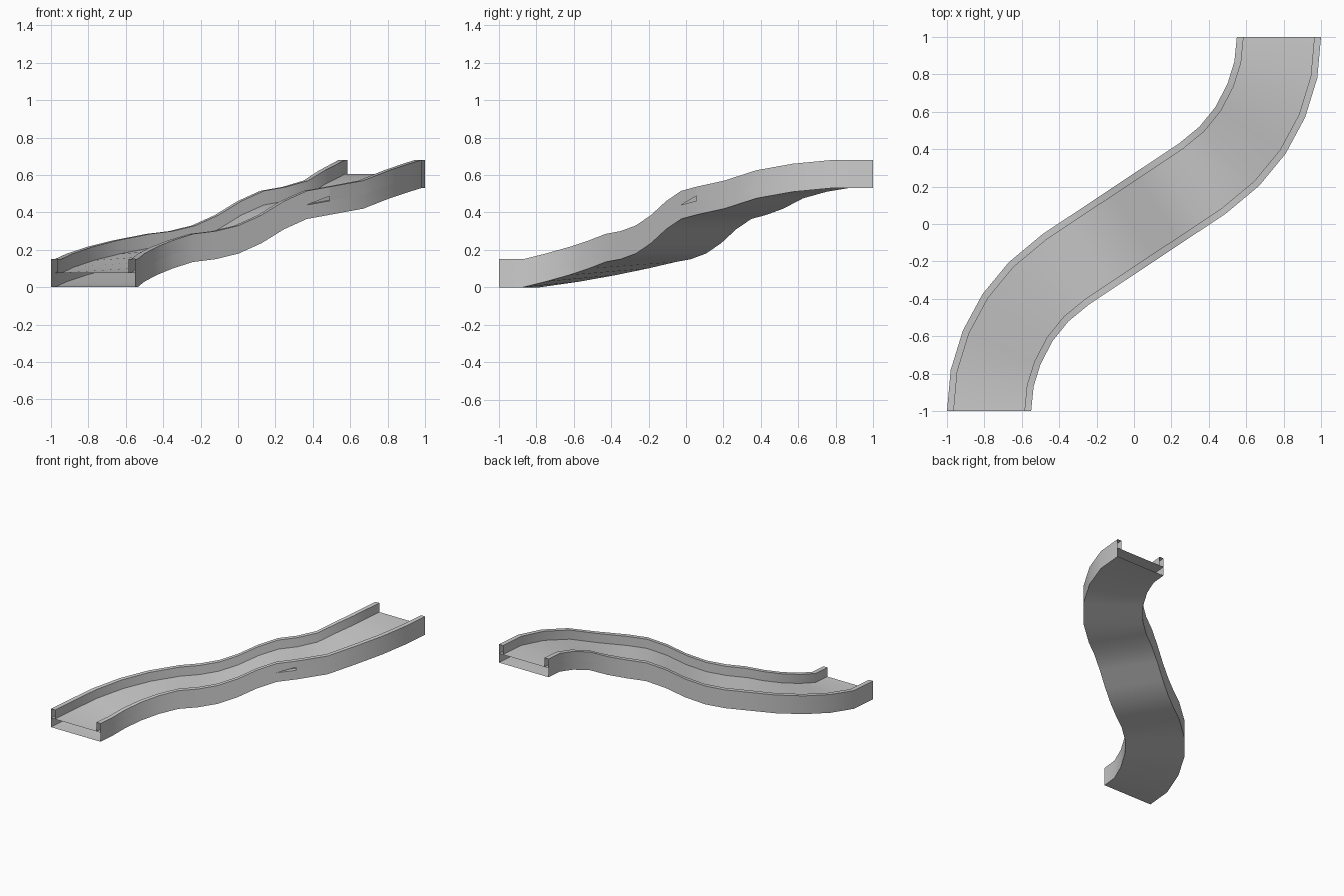
import bpy, bmesh
from mathutils import Vector

if "Cube" in bpy.data.objects:
    bpy.data.objects.remove(bpy.data.objects["Cube"])

# Plan outline of the left edge: lower bend, straight run, upper bend
lower = [(-1, -1), (-.98, -.78), (-.915, -.57), (-.81, -.375), (-.67, -.205), (-.49, -.055)]
upper = [(.24, .43), (.35, .52), (.435, .625), (.5, .75), (.537, .87), (.55, 1)]
a, b = Vector(lower[-1]), Vector(upper[0])
left = [Vector(p) for p in lower] + [a.lerp(b, i / 6) for i in range(1, 6)] + [Vector(p) for p in upper]
# The track is point symmetric, so the right edge is the left one turned round
right = [-p for p in reversed(left)]
# Underside height at each station
base = [0, 0, .03, .065, .10, .135, .15, .18, .235, .31, .365, .387, .42, .475, .51, .53, .53]

FLOOR, TOP, RAIL = .075, .15, .08


def point(i, u, h):
    p = left[i].lerp(right[i], u)
    return (p.x, p.y, base[i] + h)


def sweep(name, profile, closed=False, notch=None):
    """Sweep a (cross fraction, height) profile along the stations, ends open."""
    bm = bmesh.new()
    rings = [[bm.verts.new(point(i, u, h)) for u, h in profile] for i in range(len(base))]
    n = len(profile)
    for i in range(len(base) - 1):
        for k in range(n if closed else n - 1):
            m = (k + 1) % n
            far = rings[i + 1][m]
            if notch == (i, k):
                far = bm.verts.new(point(i + 1, profile[m][0], FLOOR + .025))
            bm.faces.new((rings[i][k], rings[i][m], far, rings[i + 1][k]))
    mesh = bpy.data.meshes.new(name)
    bm.to_mesh(mesh)
    bm.free()
    obj = bpy.data.objects.new(name, mesh)
    bpy.context.collection.objects.link(obj)
    bpy.ops.object.select_all(action='DESELECT')
    obj.select_set(True)
    bpy.context.view_layer.objects.active = obj
    bpy.ops.object.shade_smooth_by_angle(angle=.6)
    return obj


# Hollow deck
sweep("deck", [(0, 0), (0, FLOOR), (1, FLOOR), (1, 0)], closed=True)
# Side rails; the right one has a small sliver opening on its outer face
sweep("left_rail", [(0, FLOOR), (0, TOP), (RAIL, TOP), (RAIL, FLOOR)])
sweep("right_rail", [(1 - RAIL, FLOOR), (1 - RAIL, TOP), (1, TOP), (1, FLOOR)], notch=(10, 2))
